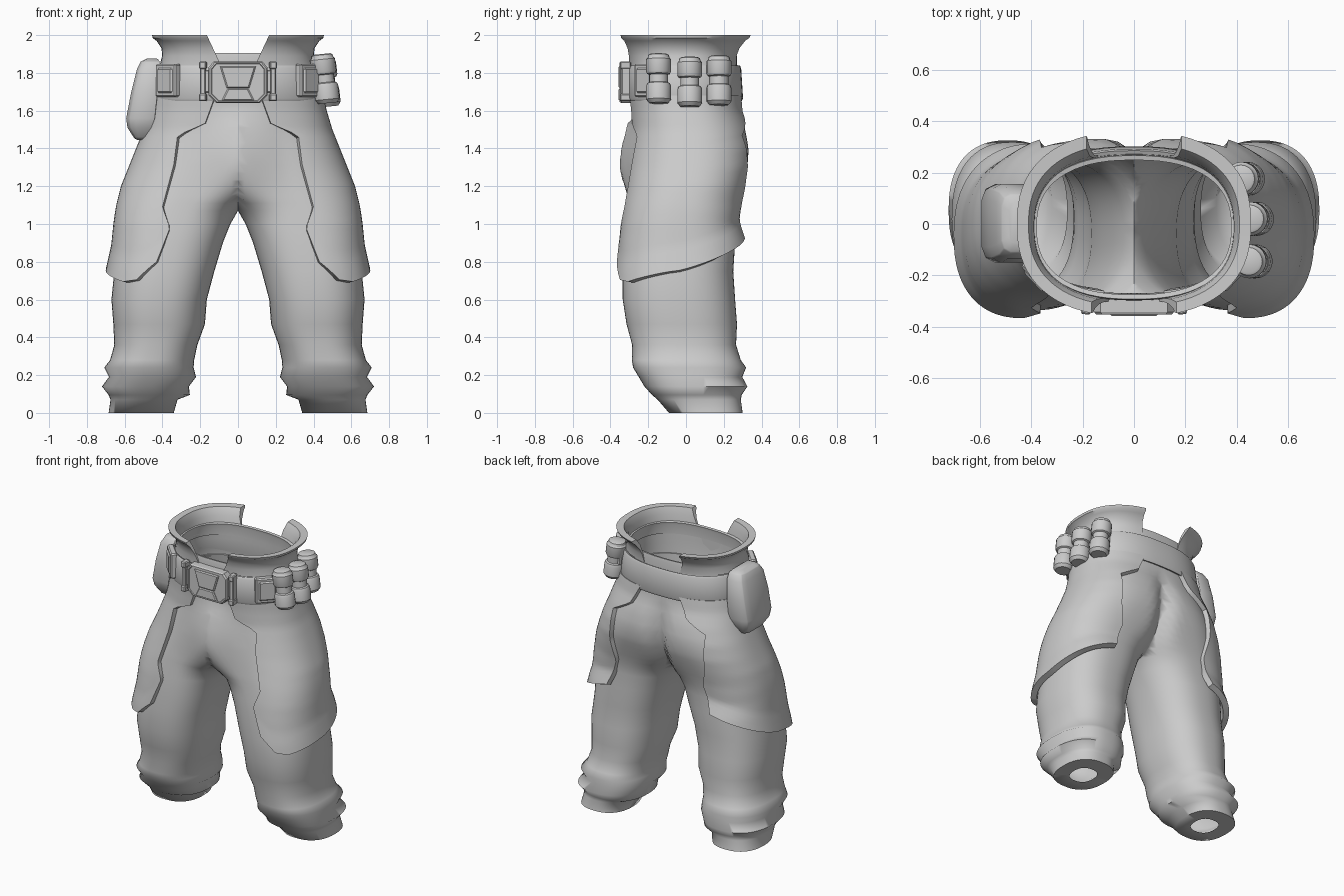
import bpy, bmesh, math
from mathutils import Vector

if "Cube" in bpy.data.objects:
    bpy.data.objects.remove(bpy.data.objects["Cube"])

N = 2.4  # superellipse exponent of every cross-section


def lerp_table(table, k):
    """Linear lookup in rows sorted by their first value."""
    if k <= table[0][0]:
        return table[0]
    for a, b in zip(table, table[1:]):
        if k <= b[0]:
            f = (k - a[0]) / max(b[0] - a[0], 1e-6)
            return tuple(p + (q - p) * f for p, q in zip(a, b))
    return table[-1]


def ring(row, t, off=0.0):
    """Point at angle t on a section row = (z, x0, x1, y0, y1)."""
    z, x0, x1, y0, y1 = row
    c, s = math.cos(t), math.sin(t)
    return Vector(((x0 + x1) / 2 + ((x1 - x0) / 2 + off) * math.copysign(abs(c) ** (2 / N), c),
                   (y0 + y1) / 2 + ((y1 - y0) / 2 + off) * math.copysign(abs(s) ** (2 / N), s), z))


def angle_at(row, x, off=0.0):
    """Angle (0..pi) at which a section reaches the given x."""
    c = (x - (row[1] + row[2]) / 2) / ((row[2] - row[1]) / 2 + off)
    c = max(-1, min(1, c))
    return math.acos(math.copysign(abs(c) ** (N / 2), c))


def finish(name, bm, mods=(), angle=35):
    me = bpy.data.meshes.new(name)
    bm.to_mesh(me)
    bm.free()
    ob = bpy.data.objects.new(name, me)
    bpy.context.collection.objects.link(ob)
    for kind, props in mods:
        m = ob.modifiers.new(kind, kind)
        for k, v in props.items():
            setattr(m, k, v)
    bpy.ops.object.select_all(action='DESELECT')
    ob.select_set(True)
    bpy.context.view_layer.objects.active = ob
    bpy.ops.object.convert(target='MESH')
    bpy.ops.object.shade_smooth_by_angle(angle=math.radians(angle))
    return ob


def grid(points, closed=False, caps=False):
    """Skin rows of points (bottom to top)."""
    bm = bmesh.new()
    vs = [[bm.verts.new(p) for p in r] for r in points]
    n = len(vs[0])
    for a, b in zip(vs, vs[1:]):
        for i in range(n if closed else n - 1):
            j = (i + 1) % n
            bm.faces.new((a[i], a[j], b[j], b[i]))
    if caps:
        bm.faces.new(vs[0])
        bm.faces.new(vs[-1])
        bmesh.ops.recalc_face_normals(bm, faces=bm.faces)
    return bm


def hoop(rows, n=64):
    return grid([[ring(r, 2 * math.pi * i / n) for i in range(n)] for r in rows], True)


def box(name, loc, size, rot=0, mods=(), bevel=0.006):
    bm = bmesh.new()
    bmesh.ops.create_cube(bm, size=1)
    c, s = math.cos(rot), math.sin(rot)
    for v in bm.verts:
        x, y, z = (a * b for a, b in zip(v.co, size))
        v.co = Vector((x * c - y * s, x * s + y * c, z)) + Vector(loc)
    return finish(name, bm, [('BEVEL', dict(width=bevel, segments=1))] + list(mods), 30)


MIRROR = ('MIRROR', dict(use_clip=False))


def solid(t):
    return ('SOLIDIFY', dict(thickness=t, offset=-1))


# Trousers: one leg tube widening into the waist, cut and mirrored at the centre
leg = [(0, .34, .685, -.09, .30), (.07, .32, .675, -.15, .29), (.095, .255, .685, -.18, .295),
       (.14, .26, .72, -.22, .325), (.19, .222, .683, -.25, .298), (.24, .235, .708, -.28, .318),
       (.28, .232, .677, -.287, .29), (.36, .215, .655, -.285, .265), (.47, .175, .66, -.315, .27),
       (.60, .165, .67, -.335, .26), (.75, .125, .655, -.335, .25), (.90, .08, .64, -.325, .26),
       (1.0, .04, .63, -.315, .25), (1.07, 0, .62, -.305, .26), (1.12, -.06, .61, -.30, .27),
       (1.2, -.15, .59, -.29, .295), (1.3, -.23, .55, -.28, .325), (1.4, -.28, .51, -.27, .332),
       (1.5, -.33, .47, -.26, .315), (1.6, -.37, .44, -.265, .28), (1.75, -.40, .41, -.28, .26),
       (1.9, -.395, .395, -.285, .255)]
fine = [lerp_table(leg, 1.07 + .04 * i) for i in range(1, 21)]  # denser rows at the hips
ob = finish('trousers', hoop([(0, .43, .59, .01, .19)] + leg[:14] + fine + leg[-1:]),
            [('MIRROR', dict(use_bisect_axis=(True, False, False)))], 75)

# Soften the groin seam and swell it forward; press a cleft into the back
bm = bmesh.new()
bm.from_mesh(ob.data)
groin = [v for v in bm.verts if v.co.y < 0 and 1.1 < v.co.z < 1.62 and abs(v.co.x) < .22]
for v in bm.verts:
    x, y, z = v.co
    if 1.06 < z < 1.6:
        w = math.sin(math.pi * (z - 1.06) / .54) ** .7
        side = max(-1, min(1, y / .12))
        v.co.y += -(.09 * math.exp(-(x / .13) ** 2) if side < 0 else
                    .05 * math.exp(-(x / .05) ** 2)) * w * abs(side)
for _ in range(6):
    bmesh.ops.smooth_vert(bm, verts=groin, factor=.5, use_axis_x=False, use_axis_y=True, use_axis_z=False)
bm.to_mesh(ob.data)
bm.free()

# Thigh guards: curved plates floating just off the leg
front_x = [(.80, .43), (.98, .36), (1.09, .40), (1.315, .34), (1.47, .32), (1.53, .175), (1.68, .12)]
back_x = [(.92, .40), (1.1, .34), (1.25, .37), (1.47, .36), (1.55, .22), (1.68, .15)]
hem = [(0, .80), (.1, .705), (.2, .695), (.5, .755), (.8, .86), (1, .925)]
NU, NV, TOP = 30, 36, 1.68


def guard_height(u, v):
    b = lerp_table(hem, u)[1]
    return b + (TOP - b) * v


rows = []
for j in range(NV + 1):
    v = j / NV
    zf, zb = guard_height(0, v), guard_height(1, v)
    tf = -angle_at(lerp_table(leg, zf), lerp_table(front_x, zf)[1], .03)
    tb = angle_at(lerp_table(leg, zb), lerp_table(back_x, zb)[1], .03)
    rows.append([ring(lerp_table(leg, guard_height(i / NU, v)), tf + (tb - tf) * i / NU,
                      .03 + (.006 + .02 * i / NU) * max(0, 1 - 7 * v)) for i in range(NU + 1)])
finish('thigh_guards', grid(rows), [solid(.04), MIRROR], 45)

# Belt and inner waistband
belt = [(1.65, -.445, .445, -.31, .295), (1.665, -.45, .45, -.318, .302),
        (1.825, -.43, .43, -.318, .292), (1.84, -.42, .42, -.31, .285)]
finish('belt', hoop(belt), [solid(.03)], 30)
band = [(1.82, -.405, .405, -.298, .272), (1.885, -.40, .40, -.296, .27), (1.905, -.395, .395, -.292, .266)]
finish('waistband', hoop(band), [solid(.018)], 40)

# Flared collar: outer face, flat lip and inner face; open at front and back
collar = [(1.84, -.415, .415, -.305, .275), (1.89, -.402, .402, -.308, .28), (1.93, -.405, .405, -.318, .298),
          (1.97, -.432, .432, -.338, .33), (1.985, -.452, .452, -.355, .352), (2.0, -.455, .455, -.36, .36),
          (1.998, -.41, .41, -.318, .312), (1.95, -.388, .388, -.302, .28), (1.84, -.385, .385, -.29, .262)]
rows = []
for r in collar:
    f = (r[0] - 1.84) / .16
    a, b = -angle_at(r, .09 + .075 * f), angle_at(r, .14 + .045 * f)
    rows.append([ring(r, a + (b - a) * i / 28) for i in range(29)])
bm = grid(rows)
bm.verts.ensure_lookup_table()
for i in (0, 28):  # close both ends
    bm.faces.new([bm.verts[k * 29 + i] for k in range(len(collar))])
bmesh.ops.recalc_face_normals(bm, faces=bm.faces)
finish('collar', bm, [MIRROR], 40)


# Buckle: bevelled octagonal plate with raised facets
def plate(name, outline, layers):
    c = Vector((sum(p[0] for p in outline), 0, sum(p[1] for p in outline))) / len(outline)
    pts = [[Vector((c.x + (x - c.x) * s, y, c.z + (z - c.z) * s)) for x, z in outline] for y, s in layers]
    finish(name, grid(pts, True, True), (), 15)


octagon = [(-.155, 1.68), (-.115, 1.64), (.115, 1.64), (.155, 1.68),
           (.155, 1.83), (.13, 1.86), (-.13, 1.86), (-.155, 1.83)]
plate('buckle', octagon, [(-.28, 1), (-.342, 1), (-.352, .95), (-.352, .9), (-.347, .88)])
plate('buckle_lower_facet', [(-.085, 1.655), (.085, 1.655), (.055, 1.715), (-.055, 1.715)],
      [(-.33, 1), (-.352, 1), (-.358, .9)])
plate('buckle_upper_facet', [(-.06, 1.72), (.06, 1.72), (.095, 1.835), (-.095, 1.835)],
      [(-.33, 1), (-.35, 1), (-.358, .9)])

# Clasp bars beside the buckle
box('clasp_bars', (.185, -.32, 1.755), (.03, .05, .19), .1, [MIRROR])
for z in (1.67, 1.84):
    box('clasp_bar_ends', (.185, -.322, z), (.038, .058, .04), .1, [MIRROR])
box('clasp_links', (.16, -.315, 1.755), (.05, .03, .12), 0, [MIRROR])

# Square belt fittings, following the belt curve
row = lerp_table(belt, 1.76)
t = -angle_at(row, .37)
p, d = ring(row, t), ring(row, t + .05) - ring(row, t - .05)
rot = math.atan2(d.y, d.x)
out = Vector((d.y, -d.x, 0)).normalized()
box('belt_fittings', p, (.155, .045, .175), rot, [MIRROR], .008)
box('belt_fitting_faces', p + out * .016, (.115, .03, .135), rot, [MIRROR], .01)

# Canisters on the right side, leaning out at the bottom
profile = [(0, .05), (.012, .06), (.02, .066), (.09, .066), (.105, .06), (.11, .05), (.15, .05),
           (.155, .06), (.167, .066), (.232, .066), (.24, .058), (.255, .054), (.26, .044)]
for x, y, z in [(.475, -.145, 1.64), (.48, .02, 1.622), (.445, .175, 1.63)]:
    pts = [[Vector((x - h * .12 + r * math.cos(a), y + r * math.sin(a), z + h + .1 * r * math.cos(a)))
            for a in (2 * math.pi * i / 20 for i in range(20))] for h, r in profile]
    finish('canister', grid(pts, True, True), (), 30)
    box('canister_bracket', (x - .05, y, z + .13), (.05, .06, .06))

# Hip pouch on the left side: chamfered sections stacked upward (z, x0, x1, y0, y1)
pouch = [(1.445, -.535, -.495, -.07, .08), (1.455, -.55, -.475, -.10, .11), (1.51, -.585, -.455, -.135, .14),
         (1.56, -.592, -.44, -.15, .155), (1.70, -.565, -.425, -.15, .155), (1.82, -.535, -.415, -.135, .14),
         (1.86, -.515, -.415, -.11, .115), (1.875, -.485, -.425, -.08, .085)]
pts = []
for z, x0, x1, y0, y1 in pouch:
    k, m = (x1 - x0) * .35, (y1 - y0) * .2
    pts.append([(x0 + k, y0, z), (x1, y0, z), (x1, y1, z), (x0 + k, y1, z), (x0 + k * .3, y1 - m * .3, z),
                (x0, y1 - m, z), (x0, y0 + m, z), (x0 + k * .3, y0 + m * .3, z)])
finish('hip_pouch', grid(pts, True, True), [('BEVEL', dict(width=.006, segments=2))], 50)
